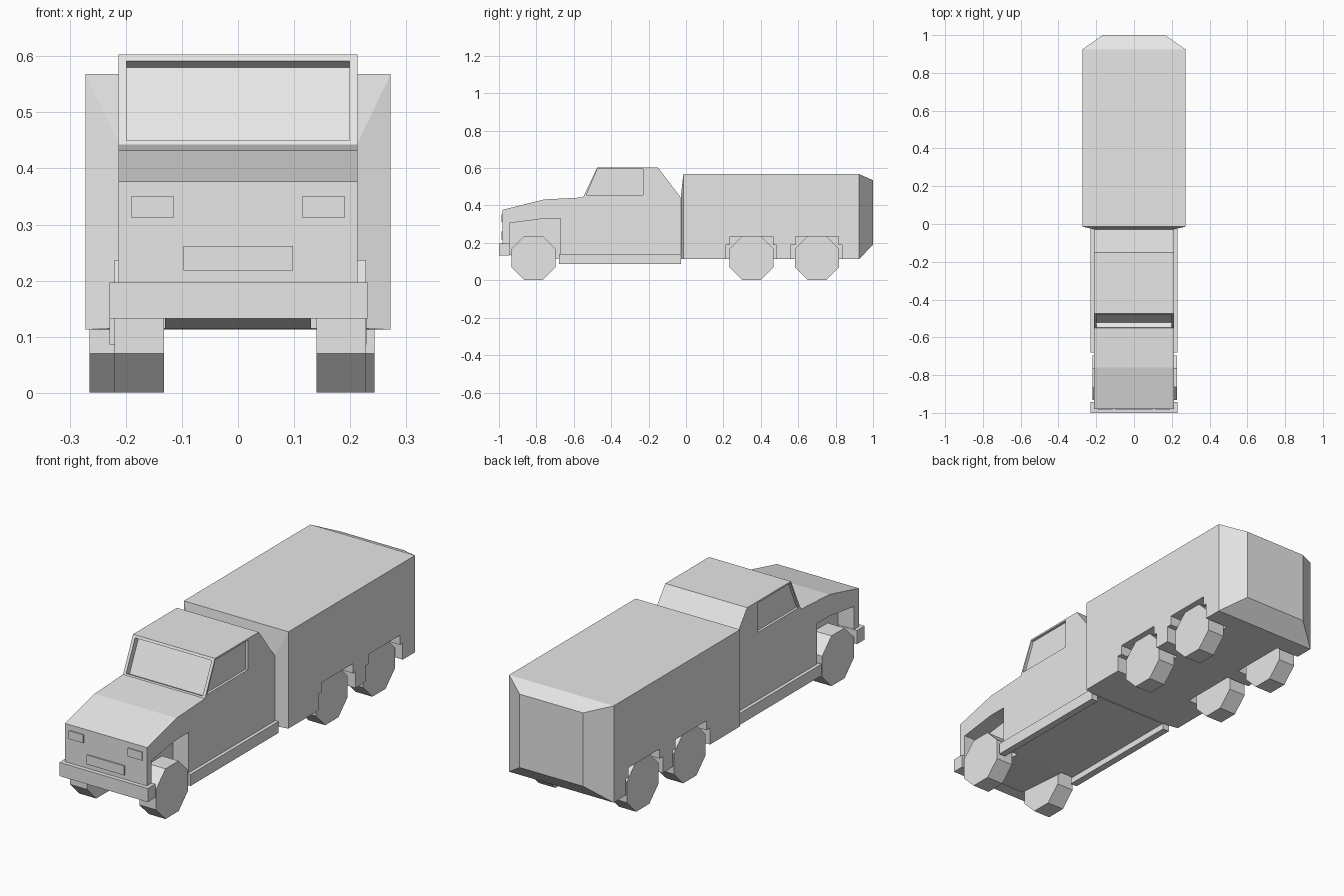
import bpy, bmesh
from math import cos, sin, pi

cube = bpy.data.objects.get("Cube")
if cube:
    bpy.data.objects.remove(cube, do_unlink=True)

grey = bpy.data.materials.new("plain grey")
grey.use_nodes = True
grey.diffuse_color = (0.8, 0.8, 0.8, 1)
grey.node_tree.nodes["Principled BSDF"].inputs["Base Color"].default_value = (0.8, 0.8, 0.8, 1)


def loft(name, rings):
    """Closed solid through a list of equally sized point rings."""
    bm = bmesh.new()
    loops = [[bm.verts.new(p) for p in ring] for ring in rings]
    n = len(loops[0])
    for a, b in zip(loops, loops[1:]):
        for i in range(n):
            j = (i + 1) % n
            bm.faces.new((a[i], a[j], b[j], b[i]))
    bm.faces.new(loops[0])
    bm.faces.new(loops[-1])
    bmesh.ops.recalc_face_normals(bm, faces=bm.faces)
    mesh = bpy.data.meshes.new(name)
    bm.to_mesh(mesh)
    bm.free()
    mesh.materials.append(grey)
    obj = bpy.data.objects.new(name, mesh)
    bpy.context.scene.collection.objects.link(obj)
    return obj


def prism(name, profile, x0, x1):
    """Side profile of (y, z) points extruded across x."""
    return loft(name, [[(x, y, z) for y, z in profile] for x in (x0, x1)])


def block(name, x0, x1, y0, y1, z0, z1):
    return prism(name, [(y0, z0), (y1, z0), (y1, z1), (y0, z1)], x0, x1)


def carve(obj, cutters):
    """Subtract the cutters, keep the result and discard the cutters."""
    for c in cutters:
        c.hide_render = True
        mod = obj.modifiers.new("cut", 'BOOLEAN')
        mod.operation, mod.solver, mod.object = 'DIFFERENCE', 'EXACT', c
    bpy.context.view_layer.update()
    graph = bpy.context.evaluated_depsgraph_get()
    mesh = bpy.data.meshes.new_from_object(obj.evaluated_get(graph))
    obj.modifiers.clear()
    obj.data = mesh
    for c in cutters:
        bpy.data.objects.remove(c, do_unlink=True)


SIDES = (("left", 1), ("right", -1))

# Cab with bonnet, sloped windscreen and slanted back
cab = prism("cab", [(-0.98, 0.137), (-0.98, 0.377), (-0.76, 0.432), (-0.55, 0.443),
                    (-0.475, 0.603), (-0.15, 0.603), (-0.03, 0.445), (-0.03, 0.115),
                    (-0.67, 0.115)], -0.213, 0.213)

# Recessed windscreen, following the slope
ny, nz = 0.907, -0.42
low, high = (-0.547, 0.45), (-0.481, 0.592)
screen = [(p[0] + ny * d, p[1] + nz * d)
          for p, d in ((low, -0.02), (low, 0.028), (high, 0.028), (high, -0.02))]
cuts = [prism("windscreen_cutter", screen, -0.199, 0.199)]

# Front wheel arches and side windows
arch = [(-0.945, 0.05), (-0.945, 0.305), (-0.76, 0.33), (-0.67, 0.33), (-0.67, 0.05)]
window = [(-0.533, 0.456), (-0.473, 0.595), (-0.23, 0.595), (-0.23, 0.456)]
for side, s in SIDES:
    cuts.append(prism("arch_cutter", arch, s * 0.13, s * 0.3))
    cuts.append(prism("window_cutter", window, s * 0.201, s * 0.3))
carve(cab, cuts)

# Cargo box: tapered to the cab in front, chamfered at the rear
sections = [(-0.028, 0.213, 0.115, 0.445), (-0.014, 0.272, 0.113, 0.568),
            (0.925, 0.272, 0.113, 0.568), (1.0, 0.165, 0.19, 0.535)]
box = loft("cargo_box", [[(-w, y, a), (w, y, a), (w, y, b), (-w, y, b)]
                         for y, w, a, b in sections])

# Stepped rear wheel arches
REAR_AXLES = (0.35, 0.7)
step = [(-0.14, 0.05), (-0.14, 0.19), (-0.115, 0.19), (-0.115, 0.235),
        (0.115, 0.235), (0.115, 0.19), (0.135, 0.19), (0.135, 0.05)]
carve(box, [prism("rear_arch_cutter", [(axle + y, z) for y, z in step], s * 0.15, s * 0.4)
            for axle in REAR_AXLES for side, s in SIDES])


# Eight-sided wheels standing on a flat side
def wheel(name, x, y):
    r = 0.118 / cos(pi / 8)
    ring = [(y + r * cos(pi / 8 + k * pi / 4), 0.119 + r * sin(pi / 8 + k * pi / 4))
            for k in range(8)]
    prism(name, ring, x - 0.044, x + 0.044)


for side, s in SIDES:
    wheel("front_wheel_" + side, 0.004 + s * 0.18, -0.815)
    for i, axle in enumerate(REAR_AXLES):
        wheel(f"rear_wheel_{side}_{i + 1}", -0.011 + s * 0.21, axle)
    # Sill and headlight
    block("sill_" + side, s * 0.195, s * 0.229, -0.68, -0.026, 0.086, 0.14)
    block("headlight_" + side, s * 0.115, s * 0.19, -0.986, -0.978, 0.312, 0.351)

# Bumper and grille plate
block("bumper", -0.229, 0.231, -1.0, -0.943, 0.133, 0.197)
block("grille", -0.097, 0.098, -0.986, -0.978, 0.218, 0.262)
